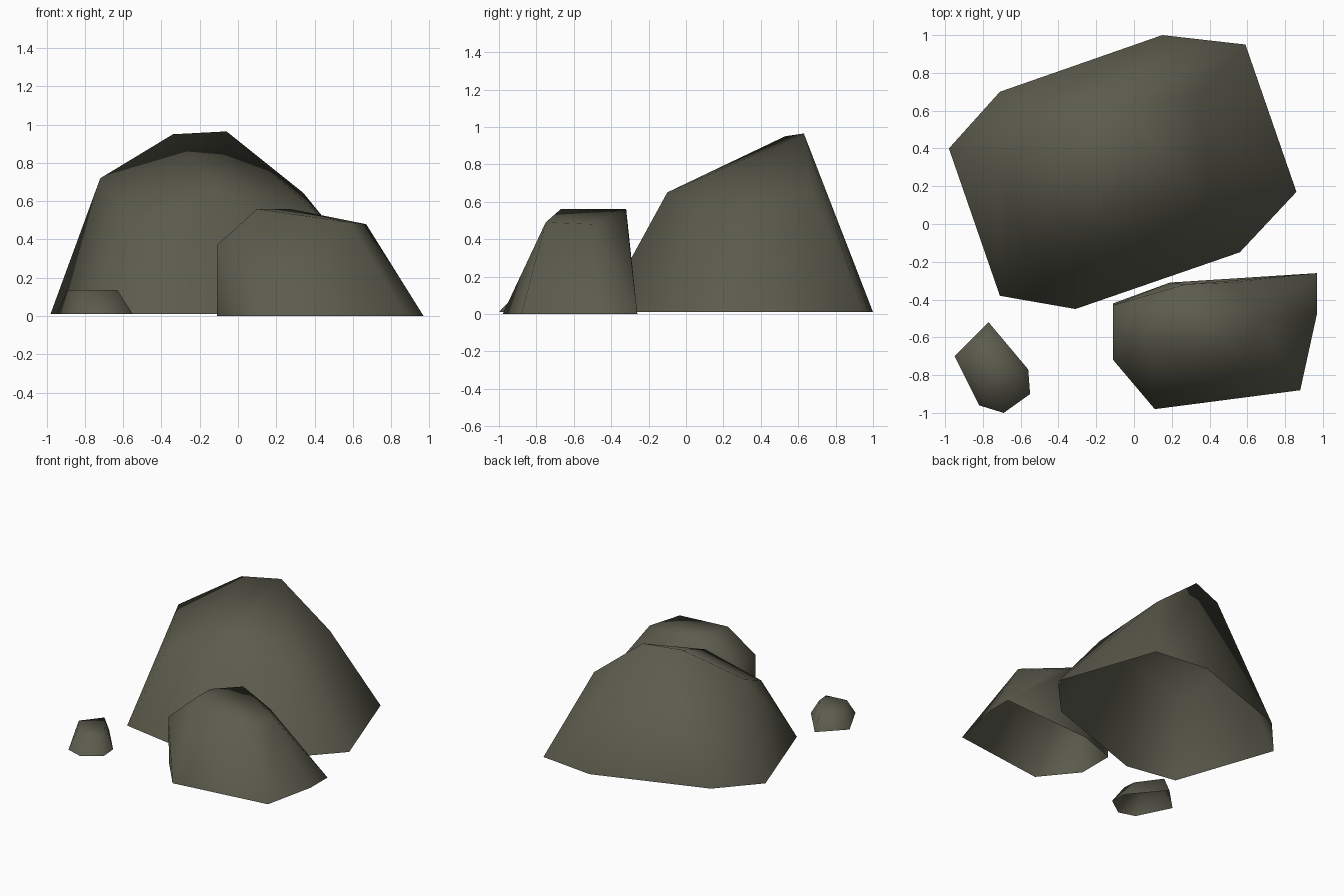
import bpy
import bmesh

default_cube = bpy.data.objects.get("Cube")
if default_cube:
    bpy.data.objects.remove(default_cube, do_unlink=True)


def make_material(name, color):
    material = bpy.data.materials.new(name)
    material.use_nodes = True
    material.diffuse_color = color
    shader = material.node_tree.nodes["Principled BSDF"]
    shader.inputs["Base Color"].default_value = color
    shader.inputs["Roughness"].default_value = 0.9
    return material


stone = make_material("olive grey stone", (0.105, 0.105, 0.075, 1))


def make_rock(name, ground, outline, corners):
    """Wrap a hull around a ground outline and upper corners, open underneath."""
    bm = bmesh.new()
    base = [bm.verts.new((x, y, ground)) for x, y in outline]
    upper = [bm.verts.new(corner) for corner in corners]
    hull = bmesh.ops.convex_hull(bm, input=base + upper)
    unused = {v for v in hull["geom_interior"] + hull["geom_unused"]
              if isinstance(v, bmesh.types.BMVert)}
    bmesh.ops.delete(bm, geom=list(unused), context="VERTS")
    bmesh.ops.recalc_face_normals(bm, faces=bm.faces[:])

    # Remove the underside so the shell is hollow
    underside = [face for face in bm.faces
                 if all(abs(v.co.z - ground) < 0.001 for v in face.verts)]
    bmesh.ops.delete(bm, geom=underside, context="FACES")

    # Soft normals over the whole low-poly shell
    for face in bm.faces:
        face.smooth = True

    mesh = bpy.data.meshes.new(name)
    bm.to_mesh(mesh)
    bm.free()
    mesh.materials.append(stone)
    rock = bpy.data.objects.new(name, mesh)
    bpy.context.collection.objects.link(rock)
    return rock


# Large boulder with its peak toward the back
make_rock(
    "large_boulder", 0.01,
    outline=[(-.71, -.38), (-.31, -.45), (.56, -.15), (.86, .17),
             (.59, .95), (.15, 1), (-.71, .7), (-.98, .4)],
    corners=[(-.06, .63, .965), (-.34, .53, .95), (-.72, .28, .72),
             (-.55, -.16, .5), (-.1, -.1, .65), (.41, .1, .54), (.34, .67, .645)],
)

# Medium boulder with a steep back, sloping down to its left
make_rock(
    "medium_boulder", 0,
    outline=[(-.11, -.42), (.19, -.31), (.97, -.26), (.97, -.47),
             (.88, -.88), (.11, -.98), (-.11, -.71)],
    corners=[(-.11, -.72, .37), (-.11, -.43, .37), (.1, -.67, .56), (.1, -.49, .56),
             (.27, -.32, .56), (.5, -.31, .44), (.58, -.75, .49), (.67, -.5, .48)],
)

# Small flat-topped stone
make_rock(
    "small_stone", 0.01,
    outline=[(-.95, -.7), (-.77, -.52), (-.56, -.77), (-.55, -.9),
             (-.69, -1), (-.82, -.96)],
    corners=[(-.89, -.73, .135), (-.77, -.58, .135), (-.64, -.76, .135),
             (-.63, -.86, .135), (-.8, -.88, .135)],
)
